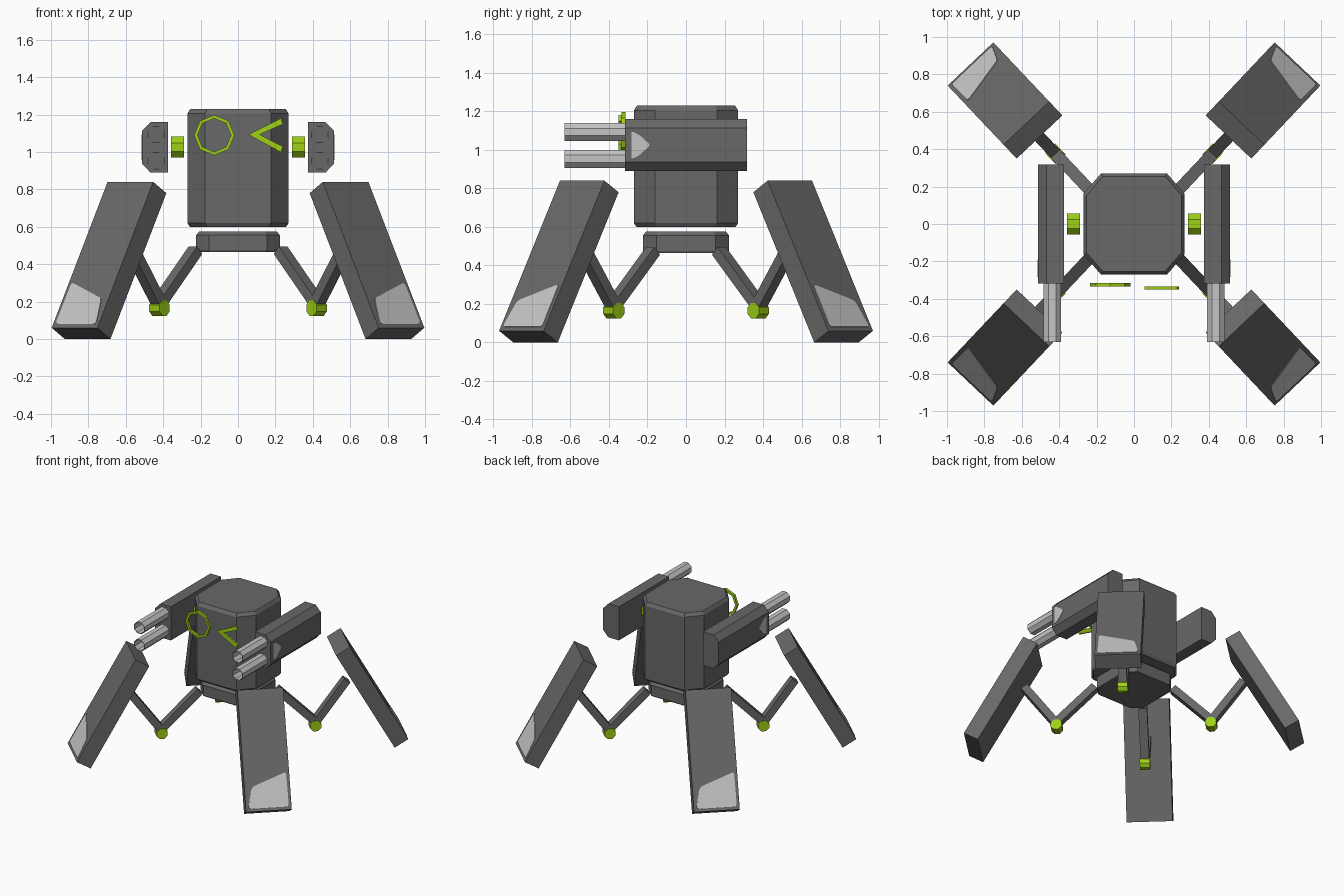
import bpy, bmesh, math
from mathutils import Vector

if "Cube" in bpy.data.objects:
    bpy.data.objects.remove(bpy.data.objects["Cube"])


def material(name, rgb):
    m = bpy.data.materials.new(name)
    m.diffuse_color = (*rgb, 1)
    m.use_nodes = True
    m.node_tree.nodes["Principled BSDF"].inputs["Base Color"].default_value = m.diffuse_color
    return m


GREY = material("dark grey", (0.14, 0.14, 0.14))
LIGHT = material("light grey", (0.56, 0.56, 0.56))
GREEN = material("lime green", (0.34, 0.63, 0.008))


def loft(name, profile, levels, to3d, mat, ring=False, rounding=0):
    """Sweep a 2D profile through (depth, scale) levels; ring=True joins last level to first."""
    bm = bmesh.new()
    loops = [[bm.verts.new(to3d(a * s, b * s, d)) for a, b in profile] for d, s in levels]
    n = len(profile)
    pairs = list(zip(loops, loops[1:])) + ([(loops[-1], loops[0])] if ring else [])
    for p, q in pairs:
        for i in range(n):
            j = (i + 1) % n
            bm.faces.new((p[i], p[j], q[j], q[i]))
    if not ring:
        bm.faces.new(loops[0])
        bm.faces.new(loops[-1])
    if rounding:
        edges = [bm.edges.get((a, b)) for a, b in zip(loops[0], loops[1])]
        bmesh.ops.bevel(bm, geom=edges, offset=rounding, segments=3, profile=0.5, affect='EDGES')
    bmesh.ops.recalc_face_normals(bm, faces=bm.faces)
    me = bpy.data.meshes.new(name)
    bm.to_mesh(me)
    bm.free()
    me.materials.append(mat)
    ob = bpy.data.objects.new(name, me)
    bpy.context.collection.objects.link(ob)
    return ob


def octagon(r, turn=0.0):
    return [(r * math.cos(math.pi / 4 * (i + turn)), r * math.sin(math.pi / 4 * (i + turn)))
            for i in range(8)]


def cut_square(w, cx, cy):
    return [(w, w - cy), (w - cx, w), (cx - w, w), (-w, w - cy),
            (-w, cy - w), (cx - w, -w), (w - cx, -w), (w, cy - w)]


def bar(p, q, half):
    """Rectangle around the line p-q."""
    p, q = Vector(p), Vector(q)
    d = (q - p).normalized() * half
    n = Vector((-d.y, d.x))
    return [p + n, q + n, q - n, p - n]


def upright(a, b, d):
    return (a, b, d)


# Body and hip block
loft("body", cut_square(0.271, 0.095, 0.11),
     [(0.60, 0.95), (0.62, 1), (1.205, 1), (1.23, 0.94)], upright, GREY)
loft("hip_block", cut_square(0.224, 0.07, 0.07),
     [(0.465, 0.98), (0.475, 1), (0.555, 1), (0.575, 0.93)], upright, GREY)

# Eyes: octagonal ring and chevron
loft("ring_eye", octagon(0.108), [(-0.315, 1), (-0.335, 1), (-0.335, 0.83), (-0.315, 0.83)],
     lambda a, b, d: (a - 0.127, d, b + 1.09), GREEN, ring=True)
loft("chevron_eye", [(0.055, 1.093), (0.23, 1.18), (0.24, 1.149), (0.115, 1.093),
                     (0.24, 1.03), (0.23, 0.998)],
     [(-0.335, 1), (-0.35, 1)], lambda a, b, d: (a, d, b), GREEN)

# Side guns
for sx, side in ((-1, "left"), (1, "right")):
    def along_y(a, b, d):
        return (sx * a, d, b)

    def along_x(a, b, d):
        return (sx * d, a, b)

    loft(side + "_gun_box", [(0.374, 0.89), (0.468, 0.89), (0.513, 0.937), (0.513, 1.113),
                             (0.468, 1.16), (0.374, 1.16)],
         [(-0.318, 1), (0.318, 1)], along_y, GREY)
    loft(side + "_gun_marking", [(-0.284, 1.098), (-0.245, 1.08), (-0.185, 1.025),
                                 (-0.245, 0.97), (-0.284, 0.952)],
         [(0.511, 1), (0.516, 1)], along_x, LIGHT, rounding=0.012)
    loft(side + "_gun_joint", octagon(0.061, 0.5), [(0.288, 1), (0.357, 1)],
         lambda a, b, d: (sx * d, a, b + 1.026), GREEN)
    for z, level in ((1.093, "upper"), (0.953, "lower")):
        loft(f"{side}_{level}_barrel", octagon(0.05, 0.5),
             [(-0.63, 1), (-0.31, 1), (-0.31, 0.88), (-0.63, 0.88)],
             lambda a, b, d: (sx * (a + 0.437), d, b + z), LIGHT, ring=True)

# Legs: local s runs outwards from the knee, t across the leg
C, S = 0.687, 0.727
OUT_N = Vector((0.873, 0.487))
for sx, a_name in ((-1, "left"), (1, "right")):
    for sy, b_name in ((-1, "front"), (1, "back")):
        leg = f"{b_name}_{a_name}_leg"

        def place(s, z, t):
            return (sx * (0.42 + s * C + t * S), sy * (0.375 + s * S - t * C), z)

        def on_shield(t, v, d):
            p = Vector((0.661 - 0.435 * v, 0.06 + 0.78 * v)) + OUT_N * d
            return place(p.x, p.y, t)

        loft(leg + "_inner_strut", bar((-0.28, 0.475), (0.0, 0.195), 0.028),
             [(-0.032, 1), (0.032, 1)], place, GREY)
        loft(leg + "_outer_strut", bar((0.0, 0.185), (0.235, 0.505), 0.028),
             [(-0.032, 1), (0.032, 1)], place, GREY)
        loft(leg + "_knee", octagon(0.044, 0.5), [(-0.037, 1), (0.037, 1)],
             lambda a, b, d: place(a, b + 0.165, d), GREEN)
        loft(leg + "_shield", [(0.661, 0.06), (0.226, 0.84), (0.124, 0.78), (0.559, 0.0)],
             [(-0.168, 1), (0.168, 1)], place, GREY)
        loft(leg + "_marking", [(0.148, 0.025), (0.145, 0.31), (-0.118, 0.2), (-0.15, 0.025)],
             [(-0.002, 1), (0.004, 1)], on_shield, LIGHT, rounding=0.018)
